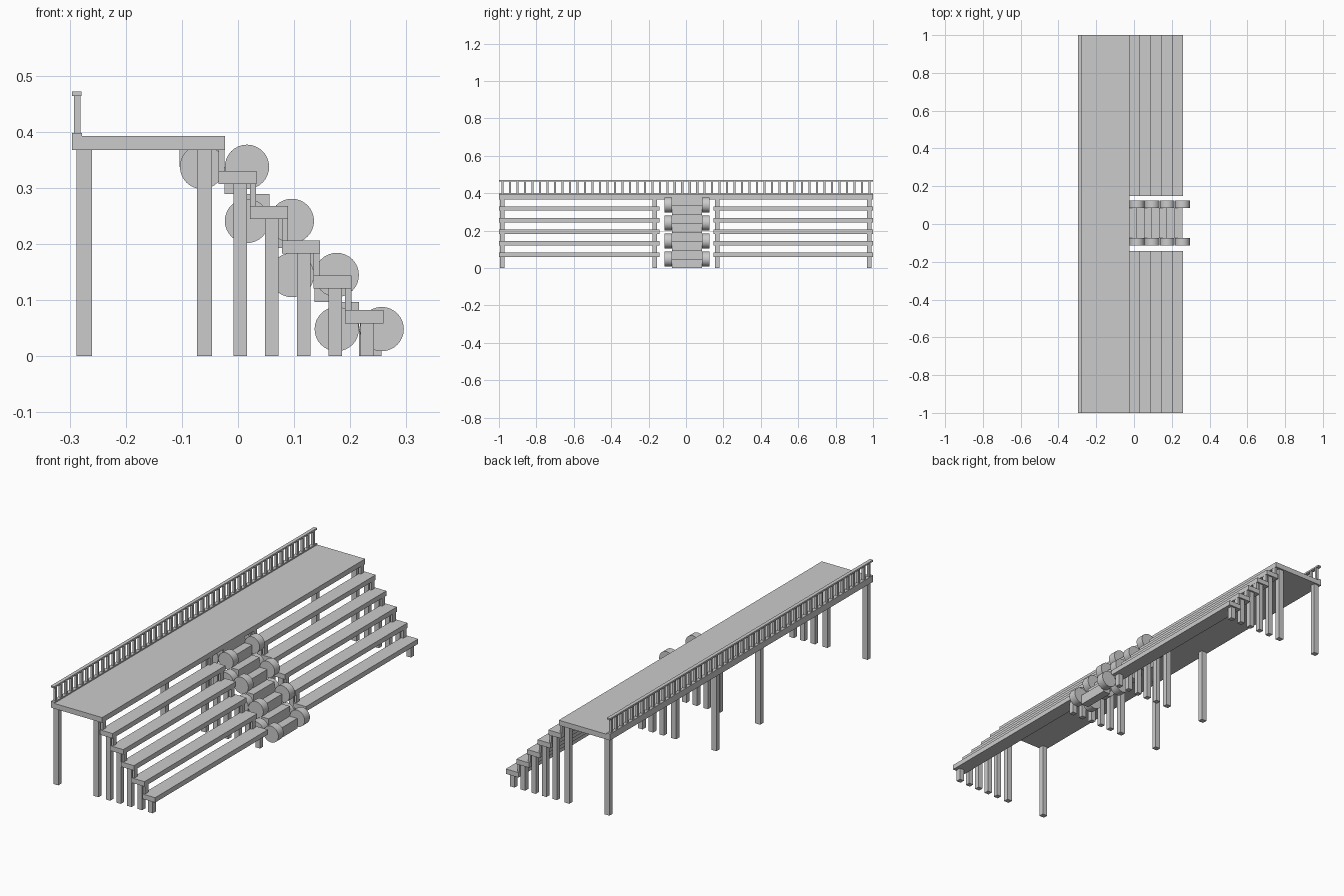
import bpy
import bmesh
from math import radians
from mathutils import Matrix, Vector

cube = bpy.data.objects.get("Cube")
if cube:
    bpy.data.objects.remove(cube, do_unlink=True)

grey = bpy.data.materials.new("plain grey")
grey.use_nodes = True
colour = (0.6, 0.6, 0.6, 1)
grey.diffuse_color = colour
grey.node_tree.nodes["Principled BSDF"].inputs["Base Color"].default_value = colour


def finish(name, bm):
    mesh = bpy.data.meshes.new(name)
    bm.to_mesh(mesh)
    bm.free()
    mesh.materials.append(grey)
    obj = bpy.data.objects.new(name, mesh)
    bpy.context.collection.objects.link(obj)
    return obj


def add_box(bm, x, y, z):
    """Add a box given (min, max) pairs."""
    lo, hi = Vector((x[0], y[0], z[0])), Vector((x[1], y[1], z[1]))
    m = Matrix.Translation((lo + hi) / 2) @ Matrix.Diagonal((*(hi - lo), 1))
    bmesh.ops.create_cube(bm, size=1, matrix=m)


def boxes(name, items):
    bm = bmesh.new()
    for item in items:
        add_box(bm, *item)
    return finish(name, bm)


def around(c, width):
    return (c - width / 2, c + width / 2)


# Upper deck and its posts
DECK_BOTTOM = 0.367
POST_Y = (-0.982, -0.166, 0.168, 0.98)
boxes("deck", [((-0.296, -0.023), (-1, 1), (DECK_BOTTOM, 0.392))])
boxes("deck_posts", [(around(x, 0.027), around(y, 0.024), (0, DECK_BOTTOM))
                     for x in (-0.274, -0.06) for y in POST_Y])

# Back railing
boxes("railing_base", [((-0.296, -0.278), (-1, 1), (0.392, 0.398))])
boxes("railing_top", [((-0.296, -0.279), (-1, 1), (0.464, 0.472))])
boxes("railing_balusters", [(around(-0.2865, 0.012), around(-0.98 + 0.04 * i, 0.011),
                             (0.398, 0.464)) for i in range(50)])

# Five rows of benches on each side of the aisle, with posts and brackets
benches, posts, brackets = [], [], []
for i in range(5):
    left = -0.035 + 0.0565 * i
    top = 0.33 - 0.062 * i
    bottom = top - 0.0235
    above = DECK_BOTTOM if i == 0 else top + 0.062 - 0.0235
    for side in ((-1, -0.143), (0.147, 1)):
        benches.append(((left, left + 0.068), side, (bottom, top)))
    for y in POST_Y:
        posts.append((around(left + 0.039, 0.024), around(y, 0.024), (0, bottom)))
        brackets.append(((left, left + 0.011), around(y, 0.024), (top, above)))
boxes("benches", benches)
boxes("bench_posts", posts)
boxes("bench_brackets", brackets)

# Central stairs, the top step twice as deep
RUN, RISE, NOSE = 0.04, 0.0482, 0.256
steps = []
for k in range(8):
    right = NOSE - RUN * k
    depth = RUN * 2 if k == 7 else RUN
    steps.append(((right - depth, right), (-0.075, 0.085), (RISE * k, RISE * (k + 1))))
boxes("aisle_steps", steps)

# Round discs on both sides of the stairs, two per pair of steps
bm = bmesh.new()
for row in range(4):
    for x in (NOSE, NOSE - 2 * RUN):
        for y in (-0.095, 0.105):
            place = Matrix.Translation((x - 2 * RUN * row, y, RISE * (2 * row + 1)))
            bmesh.ops.create_cone(bm, cap_ends=True, segments=32, radius1=0.0395,
                                  radius2=0.0395, depth=0.04,
                                  matrix=place @ Matrix.Rotation(radians(90), 4, "X"))
discs = finish("aisle_discs", bm)
bpy.ops.object.select_all(action="DESELECT")
discs.select_set(True)
bpy.context.view_layer.objects.active = discs
bpy.ops.object.shade_smooth_by_angle(angle=radians(30))
